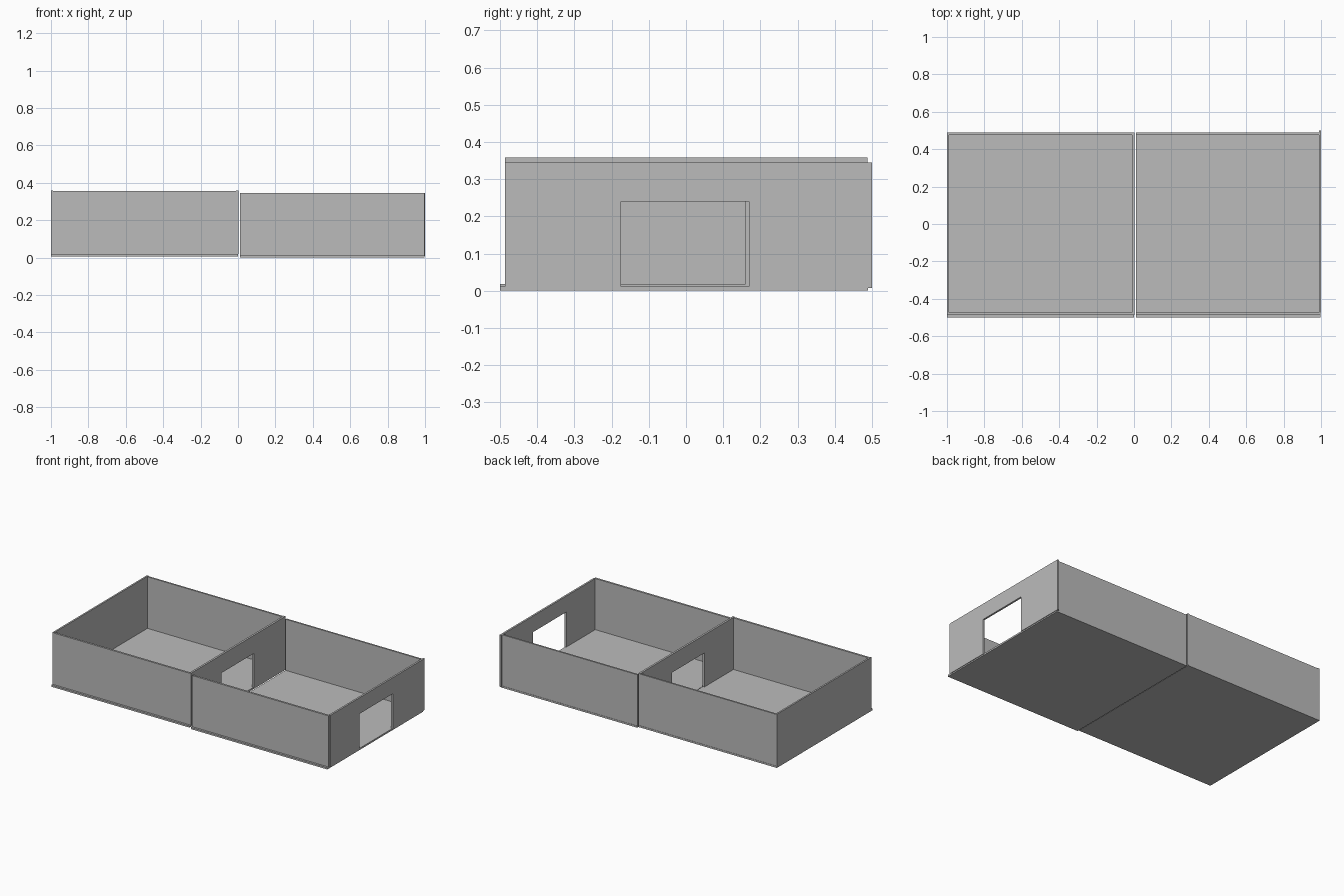
import bpy
import bmesh

if "Cube" in bpy.data.objects:
    bpy.data.objects.remove(bpy.data.objects["Cube"])

grey = bpy.data.materials.new("plain grey")
grey.diffuse_color = (0.5, 0.5, 0.5, 1)
grey.use_nodes = True
grey.node_tree.nodes["Principled BSDF"].inputs["Base Color"].default_value = grey.diffuse_color


def finish(name, bm):
    bmesh.ops.recalc_face_normals(bm, faces=bm.faces)
    mesh = bpy.data.meshes.new(name)
    bm.to_mesh(mesh)
    bm.free()
    mesh.materials.append(grey)
    obj = bpy.data.objects.new(name, mesh)
    bpy.context.collection.objects.link(obj)
    return obj


def box(name, x, y, z):
    """Box between the given (low, high) limits on each axis."""
    bm = bmesh.new()
    bmesh.ops.create_cube(bm, size=1)
    for v in bm.verts:
        v.co = [lim[1] if c > 0 else lim[0] for c, lim in zip(v.co, (x, y, z))]
    return finish(name, bm)


def door_wall(name, x, y, z, door_y, door_top):
    """Wall across y with a doorway, extruded from one outline."""
    outline = [(y[0], z[0]), (door_y[0], z[0]), (door_y[0], door_top),
               (door_y[1], door_top), (door_y[1], z[0]), (y[1], z[0]),
               (y[1], z[1]), (y[0], z[1])]
    bm = bmesh.new()
    face = bm.faces.new([bm.verts.new((x[0], a, b)) for a, b in outline])
    out = bmesh.ops.extrude_face_region(bm, geom=[face])
    moved = [g for g in out["geom"] if isinstance(g, bmesh.types.BMVert)]
    bmesh.ops.translate(bm, verts=moved, vec=(x[1] - x[0], 0, 0))
    return finish(name, bm)


# Floors and long walls of both rooms: name, x limits, floor z limits, wall top
rooms = [("left", (-1.0, 0.0), (0.007, 0.018), 0.355),
         ("right", (0.01, 0.996), (0.0, 0.011), 0.345)]
for side, x, fz, top in rooms:
    box(side + "_floor", x, (-0.5, 0.49), fz)
    box(side + "_front_wall", x, (-0.487, -0.474), (fz[1], top))
    box(side + "_back_wall", x, (0.477, 0.488), (fz[1], top))

# Solid end wall of the left room
box("left_end_wall", (-1.0, -0.989), (-0.487, 0.488), (0.012, 0.358))

# Cross walls with doorways
door_wall("middle_wall", (-0.011, 0.002), (-0.487, 0.488), (0.018, 0.358),
          (-0.175, 0.16), 0.24)
door_wall("right_end_wall", (0.988, 1.0), (-0.474, 0.5), (0.008, 0.345),
          (-0.175, 0.17), 0.24)
